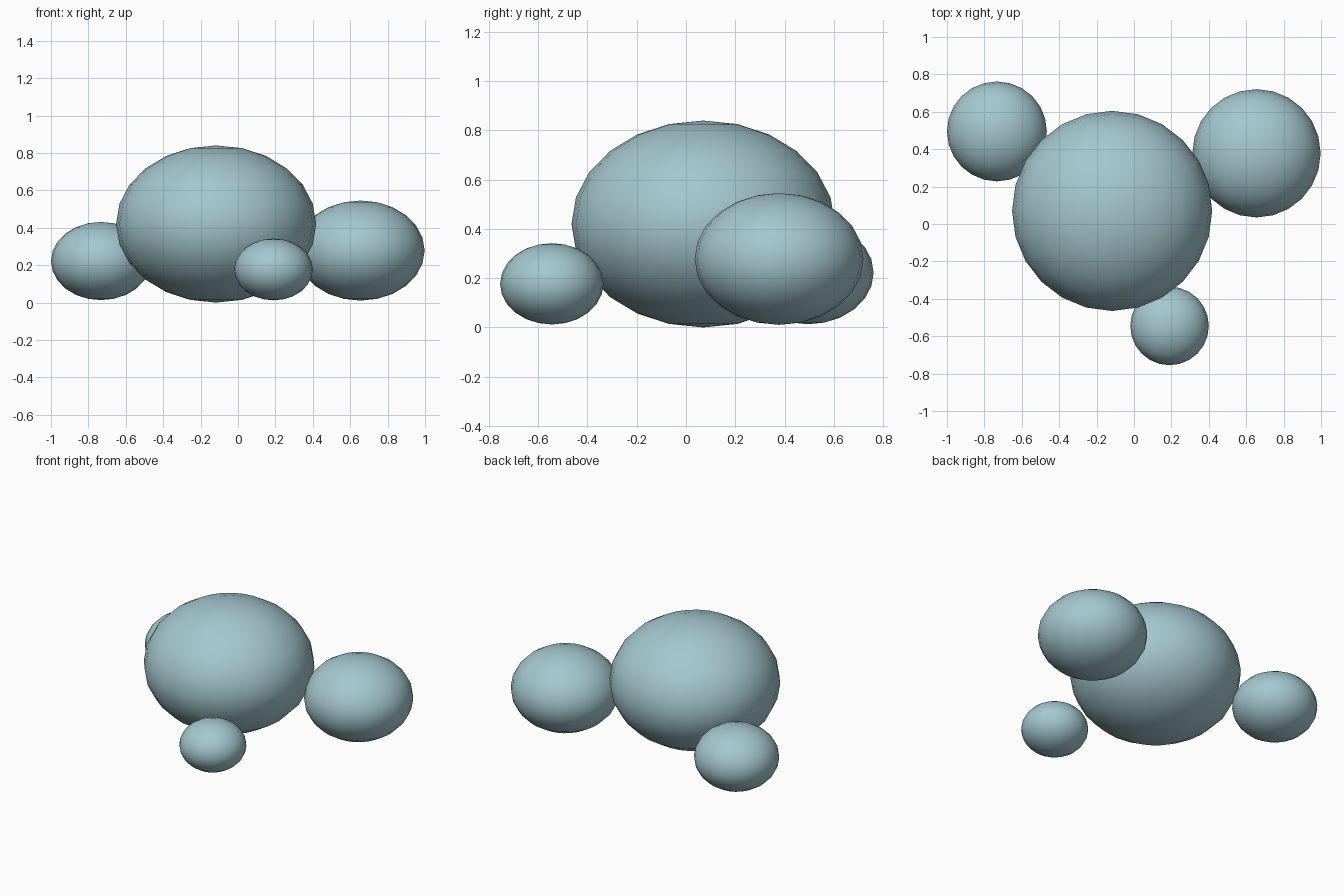
import bpy

cube = bpy.data.objects.get("Cube")
if cube:
    bpy.data.objects.remove(cube, do_unlink=True)

# Single pale blue-grey colour
COLOUR = (0.37, 0.57, 0.62, 1.0)
mat = bpy.data.materials.new("pale_blue_grey")
mat.use_nodes = True
mat.diffuse_color = COLOUR
mat.node_tree.nodes["Principled BSDF"].inputs["Base Color"].default_value = COLOUR


def pebble(name, centre, radius, height):
    """Smooth sphere, flattened along z."""
    bpy.ops.mesh.primitive_uv_sphere_add(segments=24, ring_count=12, radius=1, location=centre)
    ob = bpy.context.object
    ob.name = name
    ob.scale = (radius, radius, height / 2)
    bpy.ops.object.transform_apply(location=False, rotation=False, scale=True)
    bpy.ops.object.shade_smooth()
    ob.data.materials.append(mat)
    return ob


# One large pebble with three smaller ones leaning on it
pebble("large_pebble", (-0.117, 0.07, 0.42), 0.535, 0.84)
pebble("medium_pebble", (0.655, 0.378, 0.278), 0.343, 0.535)
pebble("small_pebble", (-0.733, 0.495, 0.222), 0.267, 0.418)
pebble("smallest_pebble", (0.19, -0.545, 0.177), 0.21, 0.33)
